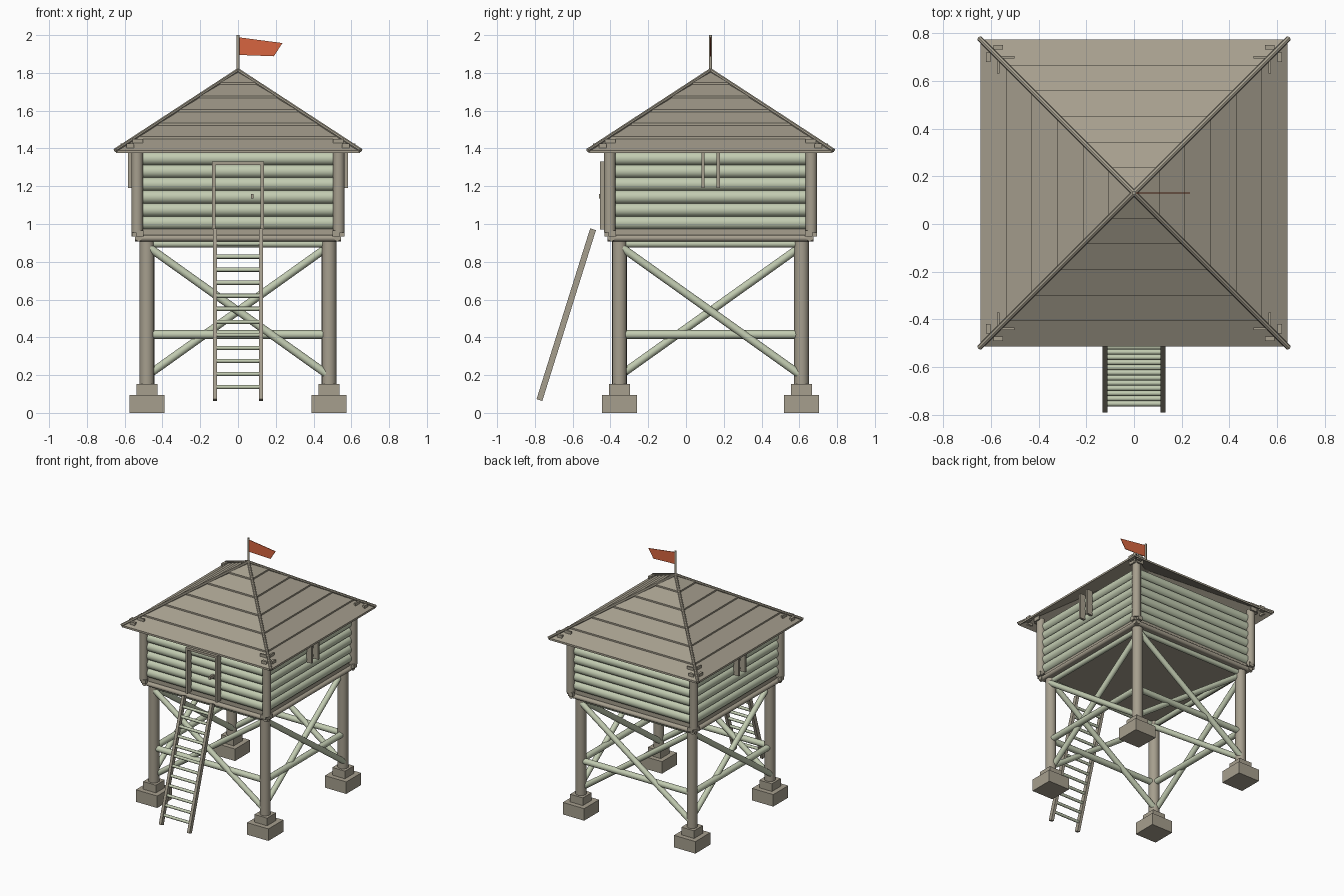
import bpy, bmesh, math
from mathutils import Matrix, Vector

cube = bpy.data.objects.get("Cube")
if cube:
    bpy.data.objects.remove(cube, do_unlink=True)

CENTRE = Matrix.Translation((0, 0.13, 0))      # tower axis sits behind the ladder
TURNS = [Matrix.Rotation(k * math.pi / 2, 4, 'Z') for k in range(4)]


def material(name, rgb):
    m = bpy.data.materials.new(name)
    m.use_nodes = True
    m.diffuse_color = (*rgb, 1)
    bsdf = next(n for n in m.node_tree.nodes if n.type == 'BSDF_PRINCIPLED')
    bsdf.inputs["Base Color"].default_value = (*rgb, 1)
    return m


WOOD = material("weathered wood", (0.38, 0.345, 0.27))
LOG = material("pale green wood", (0.54, 0.60, 0.44))
FLAG = material("orange cloth", (0.68, 0.13, 0.05))


def box(bm, centre, size, turn=Matrix()):
    mat = turn @ Matrix.Translation(centre) @ Matrix.Diagonal((*size, 1))
    bmesh.ops.create_cube(bm, size=1, matrix=mat)


def rod(bm, a, b, radius, turn=Matrix(), sides=16):
    a, b = Vector(a), Vector(b)
    rot = (b - a).to_track_quat('Z', 'Y').to_matrix().to_4x4()
    mat = turn @ Matrix.Translation((a + b) / 2) @ rot
    bmesh.ops.create_cone(bm, cap_ends=True, segments=sides, radius1=radius,
                          radius2=radius, depth=(b - a).length, matrix=mat)


def finish(bm, name, mat):
    bm.transform(CENTRE)
    mesh = bpy.data.meshes.new(name)
    bm.to_mesh(mesh)
    bm.free()
    mesh.materials.append(mat)
    obj = bpy.data.objects.new(name, mesh)
    bpy.context.collection.objects.link(obj)
    bpy.ops.object.select_all(action='DESELECT')
    obj.select_set(True)
    bpy.context.view_layer.objects.active = obj
    bpy.ops.object.shade_smooth_by_angle(angle=math.radians(40))
    return obj


# Footings, legs and cabin corner posts
footings, legs, posts = bmesh.new(), bmesh.new(), bmesh.new()
for t in TURNS:
    box(footings, (0.482, 0.482, 0.047), (0.185, 0.185, 0.094), t)
    box(footings, (0.482, 0.482, 0.122), (0.11, 0.11, 0.064), t)
    rod(legs, (0.482, 0.482, 0.14), (0.482, 0.482, 0.92), 0.039, t)
    rod(posts, (0.533, 0.533, 0.955), (0.533, 0.533, 1.41), 0.031, t)
finish(footings, "footings", WOOD)
finish(legs, "legs", WOOD)
finish(posts, "corner_posts", WOOD)

# Cross bracing and log walls, one set per side
braces, walls = bmesh.new(), bmesh.new()
for t in TURNS:
    rod(braces, (-0.46, -0.482, 0.415), (0.46, -0.482, 0.415), 0.023, t)
    rod(braces, (-0.46, -0.482, 0.895), (0.46, -0.482, 0.895), 0.019, t)
    for s in (-1, 1):
        y = -0.482 + 0.014 * s
        rod(braces, (-0.47 * s, y, 0.205), (0.47 * s, y, 0.875), 0.021, t)
    for i in range(6):
        z = 1.007 + 0.068 * i
        rod(walls, (-0.51, -0.505, z), (0.51, -0.505, z), 0.036, t)
finish(braces, "cross_braces", LOG)
finish(walls, "log_walls", LOG)

# Floor with edge beams and beam ends at the corners
floor = bmesh.new()
box(floor, (0, 0, 0.925), (1.06, 1.06, 0.03))
box(floor, (0, 0, 0.955), (1.03, 1.03, 0.04))
for t in TURNS:
    rod(floor, (-0.545, -0.525, 0.925), (0.545, -0.525, 0.925), 0.017, t)
    for s in (-1, 1):
        box(floor, (0.52 * s, -0.55, 0.95), (0.04, 0.025, 0.03), t)
finish(floor, "floor_platform", WOOD)

# Lapped plank roof: saw-tooth profile swept around a square
EAVE, APEX, BASE, COURSES = 0.645, 1.81, 1.378, 6
slope = (APEX - BASE) / EAVE


def roof_z(d):
    return APEX - d * slope


roof = bmesh.new()
profile = [(EAVE * 0.03, APEX - 0.035), (EAVE, BASE - 0.003)]
for i in range(COURSES):
    d = EAVE * (1 - i / COURSES)
    inner = max(EAVE * (1 - (i + 1) / COURSES), 0.006)
    profile += [(d, roof_z(d) + 0.012), (inner, roof_z(inner))]
rings = [[roof.verts.new((sx * d, sy * d, z))
          for sx, sy in ((-1, -1), (1, -1), (1, 1), (-1, 1))] for d, z in profile]
for low, high in zip(rings, rings[1:]):
    for k in range(4):
        n = (k + 1) % 4
        roof.faces.new((low[k], low[n], high[n], high[k]))
roof.faces.new(rings[-1])
roof.faces.new(rings[0][::-1])
bmesh.ops.recalc_face_normals(roof, faces=roof.faces)
roof_obj = finish(roof, "plank_roof", WOOD)
for p in roof_obj.data.polygons:
    p.use_smooth = False

# Hip poles and the beam ends that show through the eaves
hips, ends = bmesh.new(), bmesh.new()
for t in TURNS:
    rod(hips, (0, 0, APEX + 0.004), (0.65, 0.65, BASE + 0.012), 0.011, t, 8)
    for s in (-1, 1):
        box(ends, (0.57 * s, -0.612, 1.405), (0.04, 0.02, 0.04), t)
        box(ends, (0.53 * s, -0.57, 1.42), (0.055, 0.012, 0.06), t)
finish(hips, "roof_hip_poles", WOOD)
finish(ends, "roof_beam_ends", WOOD)

# Door frame with handle, and paired bars on the left and right walls
door, bars = bmesh.new(), bmesh.new()
for s in (-1, 1):
    box(door, (0.128 * s, -0.56, 1.15), (0.018, 0.05, 0.36))
    for y in (-0.04, 0.04):
        box(bars, (0.56 * s, y, 1.29), (0.045, 0.018, 0.2))
box(door, (0, -0.56, 1.322), (0.274, 0.05, 0.018))
box(door, (0.075, -0.565, 1.147), (0.014, 0.05, 0.024))
finish(door, "door_frame", WOOD)
finish(bars, "window_bars", WOOD)

# Leaning ladder
rails, rungs = bmesh.new(), bmesh.new()
foot, top = Vector((0, -0.906, 0.068)), Vector((0, -0.622, 0.972))
lean = Matrix.Translation((foot + top) / 2) @ (top - foot).to_track_quat('Z', 'Y').to_matrix().to_4x4()
for s in (-1, 1):
    box(rails, (0.122 * s, 0, 0), (0.022, 0.032, (top - foot).length), lean)
for i in range(12):
    p = foot.lerp(top, (0.137 + 0.069 * i - foot.z) / (top.z - foot.z))
    rod(rungs, p - Vector((0.12, 0, 0)), p + Vector((0.12, 0, 0)), 0.011, sides=12)
finish(rails, "ladder_rails", WOOD)
finish(rungs, "ladder_rungs", LOG)

# Flagpole and flag
pole = bmesh.new()
rod(pole, (0, 0, 1.78), (0, 0, 2.0), 0.008, sides=10)
finish(pole, "flagpole", WOOD)
flag = bmesh.new()
outline = [(0.006, 1.895), (0.19, 1.888), (0.235, 1.958), (0.006, 1.988)]
front = flag.faces.new([flag.verts.new((x, -0.002, z)) for x, z in outline])
made = bmesh.ops.extrude_face_region(flag, geom=[front])["geom"]
bmesh.ops.translate(flag, vec=(0, 0.004, 0),
                    verts=[v for v in made if isinstance(v, bmesh.types.BMVert)])
bmesh.ops.recalc_face_normals(flag, faces=flag.faces)
finish(flag, "flag", FLAG)
